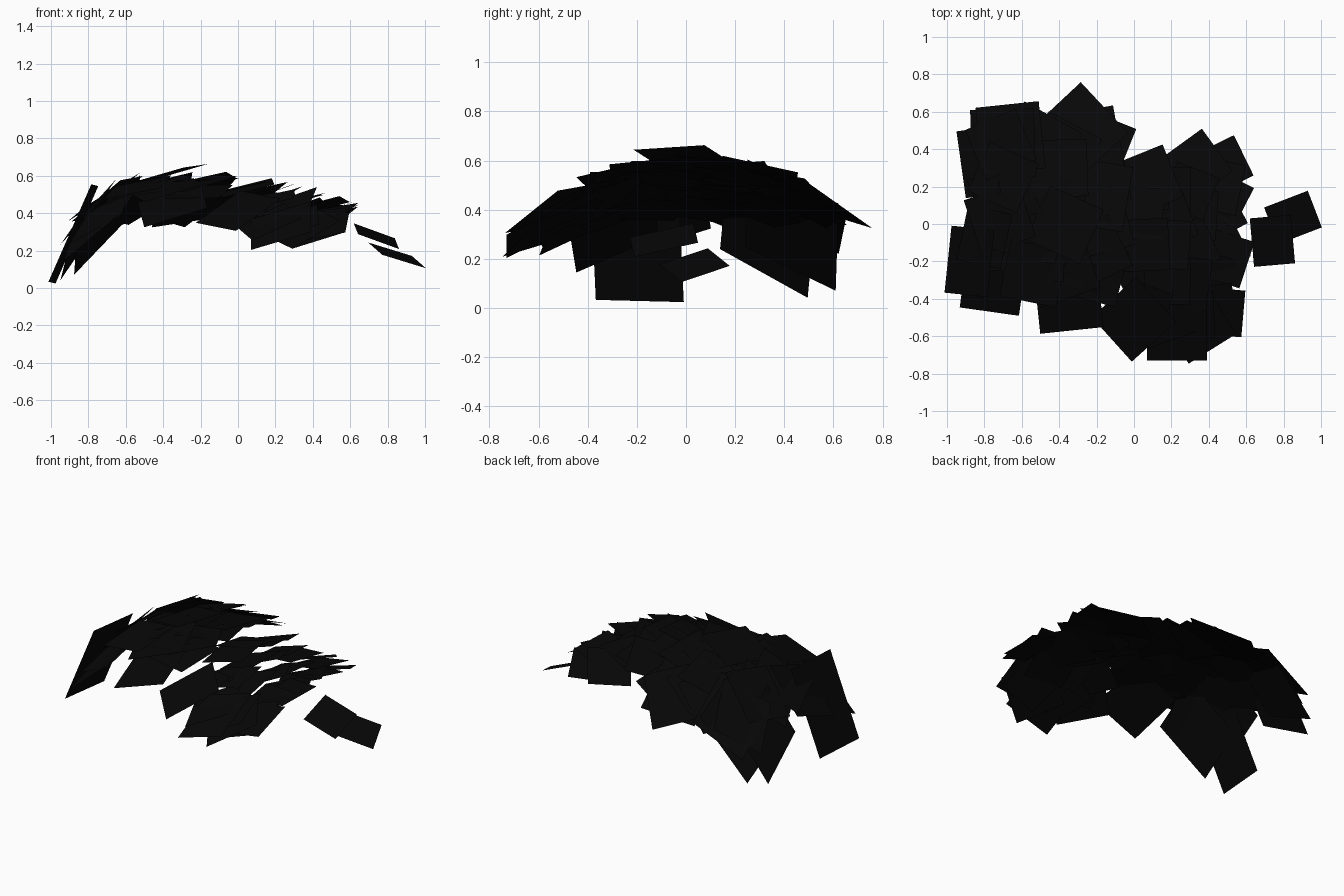
import bpy, bmesh, random
from math import radians, cos, sin

if "Cube" in bpy.data.objects:
    bpy.data.objects.remove(bpy.data.objects["Cube"])

random.seed(4)

# Ridge line of the canopy (x, z); it falls away parabolically in y
RIDGE = [(-1.1, -.2), (-.9, .26), (-.8, .41), (-.65, .52), (-.5, .57), (-.3, .59),
         (0, .53), (.25, .475), (.45, .43), (.6, .38), (.73, .29), (.85, .175), (1.1, .08)]


def ridge(x):
    for (x0, z0), (x1, z1) in zip(RIDGE, RIDGE[1:]):
        if x <= x1:
            return z0 + (z1 - z0) * (x - x0) / (x1 - x0)
    return RIDGE[-1][1]


mat = bpy.data.materials.new("dark_leaf")
mat.diffuse_color = (.002, .002, .002, 1)
mat.use_nodes = True
mat.node_tree.nodes["Principled BSDF"].inputs["Base Color"].default_value = mat.diffuse_color


def card(bm, x, y, rot, w, h, lift=0, tx=0, ty=0):
    """One flat leaf card: plan rectangle laid on the tilted canopy surface."""
    fall = .52 if x < -.05 else .45
    z = ridge(x) - fall * y * y + lift
    if x > .65:                       # drooping sprig at the right end
        gx, gy = -.38, .19
    else:                             # shingled tilt grows towards the right
        gx = (ridge(x + .08) - ridge(x - .08)) / .16 + tx
        gx += .52 * min(1, max(0, (x + .6) / .6))
        gy = -2 * fall * y + ty
    c, s = cos(radians(rot)), sin(radians(rot))
    vs = []
    for a, b in ((-1, -1), (1, -1), (1, 1), (-1, 1)):
        dx = (a * w * c - b * h * s) / 2
        dy = (a * w * s + b * h * c) / 2
        vs.append(bm.verts.new((x + dx, y + dy, max(.005, z + gx * dx + gy * dy))))
    bm.faces.new(vs)


def finish(bm, name):
    me = bpy.data.meshes.new(name)
    bm.to_mesh(me)
    bm.free()
    me.materials.append(mat)
    bpy.context.collection.objects.link(bpy.data.objects.new(name, me))


# Outer cards that define the outline:
# x, y, rotation, width, depth, then optional lift and extra x / y tilt
RIM = [
    (-.29, .5, 43, .36, .37), (-.2, .41, -22, .32, .34), (-.66, .46, 6, .34, .36),
    (-.7, .43, 2, .34, .37, -.05, .4), (-.83, .33, 8, .19, .36, -.03, .2),
    (-.88, -.2, -6, .23, .36, .02, .45, -.47),
    (-.75, -.3, -8, .32, .34, -.05), (-.8, -.07, -12, .24, .3),
    (-.35, -.4, 6, .34, .34, -.06),
    (0, -.51, 42, .32, .32), (.23, -.57, 0, .32, .32), (.34, -.54, 32, .3, .3),
    (.46, -.47, -5, .25, .25), (.48, -.18, -18, .26, .26), (.47, .31, 26, .26, .24),
    (.34, .32, 36, .26, .28), (.07, .23, 22, .3, .3), (.48, .14, -27, .24, .24),
    (.74, -.09, 5, .22, .26), (.85, .035, 21, .25, .21),
]
bm = bmesh.new()
for c in RIM:
    card(bm, *c)
finish(bm, "canopy_rim_cards")

# Inner overlapping cards: one jittered grid per side (x range, y range, size)
bm = bmesh.new()
for x0, x1, y0, y1, nx, ny, size in ((-.7, -.23, -.26, .4, 4, 6, .34),
                                     (.03, .42, -.46, .2, 4, 5, .27)):
    for i in range(nx):
        for j in range(ny):
            u = random.uniform
            x = x0 + (x1 - x0) * i / (nx - 1) + u(-.03, .03)
            y = y0 + (y1 - y0) * j / (ny - 1) + u(-.03, .03)
            k = size * u(.88, 1.05) * (.88 if x < -.65 else 1)
            card(bm, x, y, u(-30, 30), k, k, u(-.04, .03), u(-.1, .1), u(-.1, .1))
finish(bm, "canopy_inner_cards")
